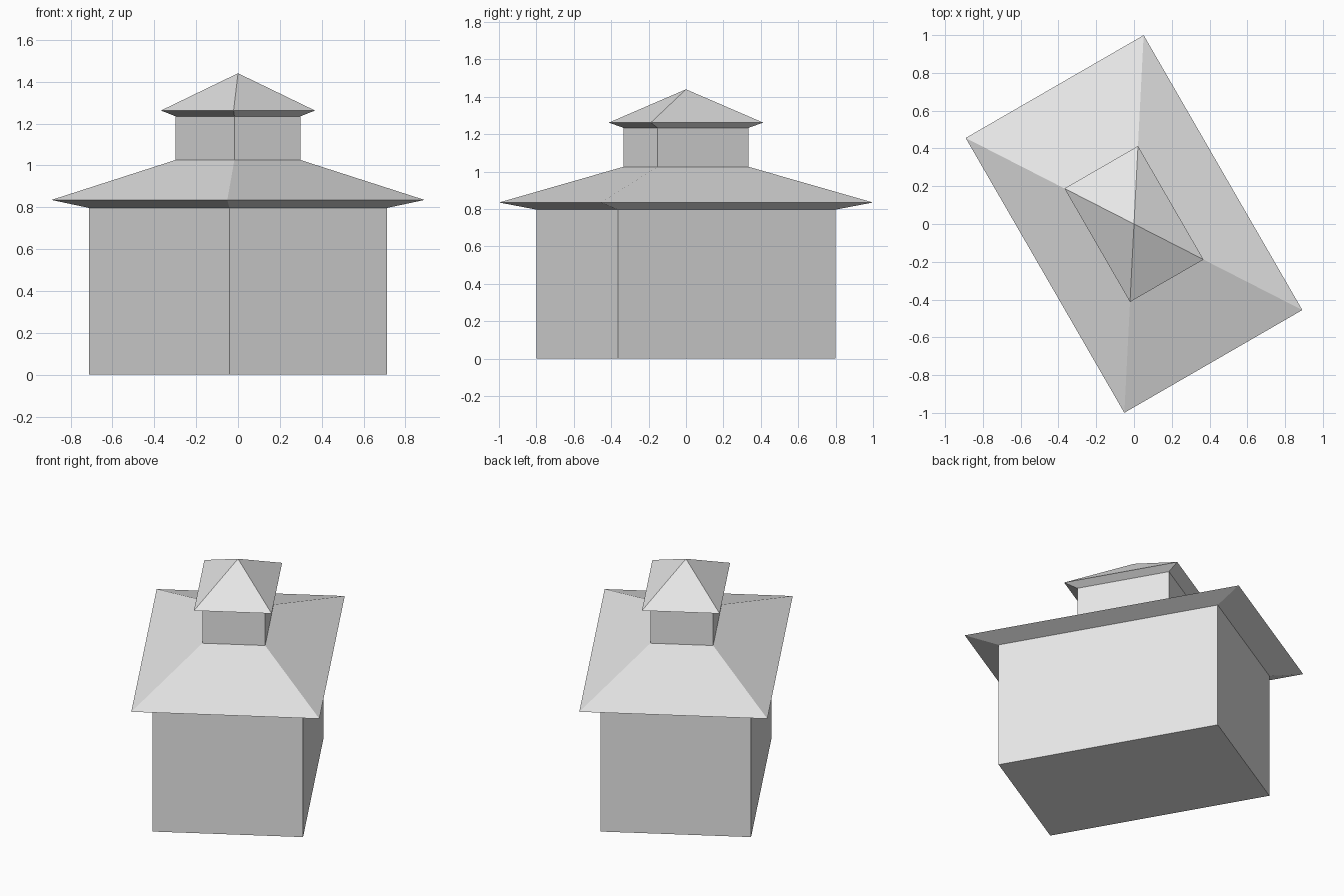
import bpy
import bmesh
import math

cube = bpy.data.objects.get("Cube")
if cube:
    bpy.data.objects.remove(cube, do_unlink=True)

# Half width and half depth of the wide eave; every ring scales from these
HALF_X, HALF_Y = 0.544, 0.84
TURN = math.radians(30)

grey = bpy.data.materials.new("plain_grey")
grey.use_nodes = True
grey.diffuse_color = (0.8, 0.8, 0.8, 1)
grey.node_tree.nodes["Principled BSDF"].inputs["Base Color"].default_value = (0.8, 0.8, 0.8, 1)


def stacked_part(name, rings, floor=False, apex=None):
    """Join rectangular rings, given as (scale, height), from the bottom up."""
    bm = bmesh.new()
    loops = []
    for scale, z in rings:
        loops.append([bm.verts.new((sx * HALF_X * scale, sy * HALF_Y * scale, z))
                      for sx, sy in ((-1, -1), (1, -1), (1, 1), (-1, 1))])
    for low, high in zip(loops, loops[1:]):
        for i in range(4):
            j = (i + 1) % 4
            bm.faces.new((low[i], low[j], high[j], high[i]))
    if floor:
        bm.faces.new(loops[0][::-1])
    if apex is not None:
        tip = bm.verts.new((0, 0, apex))
        for i in range(4):
            bm.faces.new((loops[-1][i], loops[-1][(i + 1) % 4], tip))
    mesh = bpy.data.meshes.new(name)
    bm.to_mesh(mesh)
    bm.free()
    mesh.materials.append(grey)
    obj = bpy.data.objects.new(name, mesh)
    obj.rotation_euler.z = TURN
    bpy.context.collection.objects.link(obj)
    return obj


# Walls, skirt roof with sloping soffit, lantern walls, pyramid cap
stacked_part("main_walls", [(0.8, 0), (0.8, 0.797)], floor=True)
stacked_part("lower_roof", [(0.8, 0.797), (1, 0.835), (0.334, 1.026)])
stacked_part("upper_walls", [(0.334, 1.026), (0.334, 1.234)])
stacked_part("upper_roof", [(0.334, 1.234), (0.413, 1.262)], apex=1.44)
